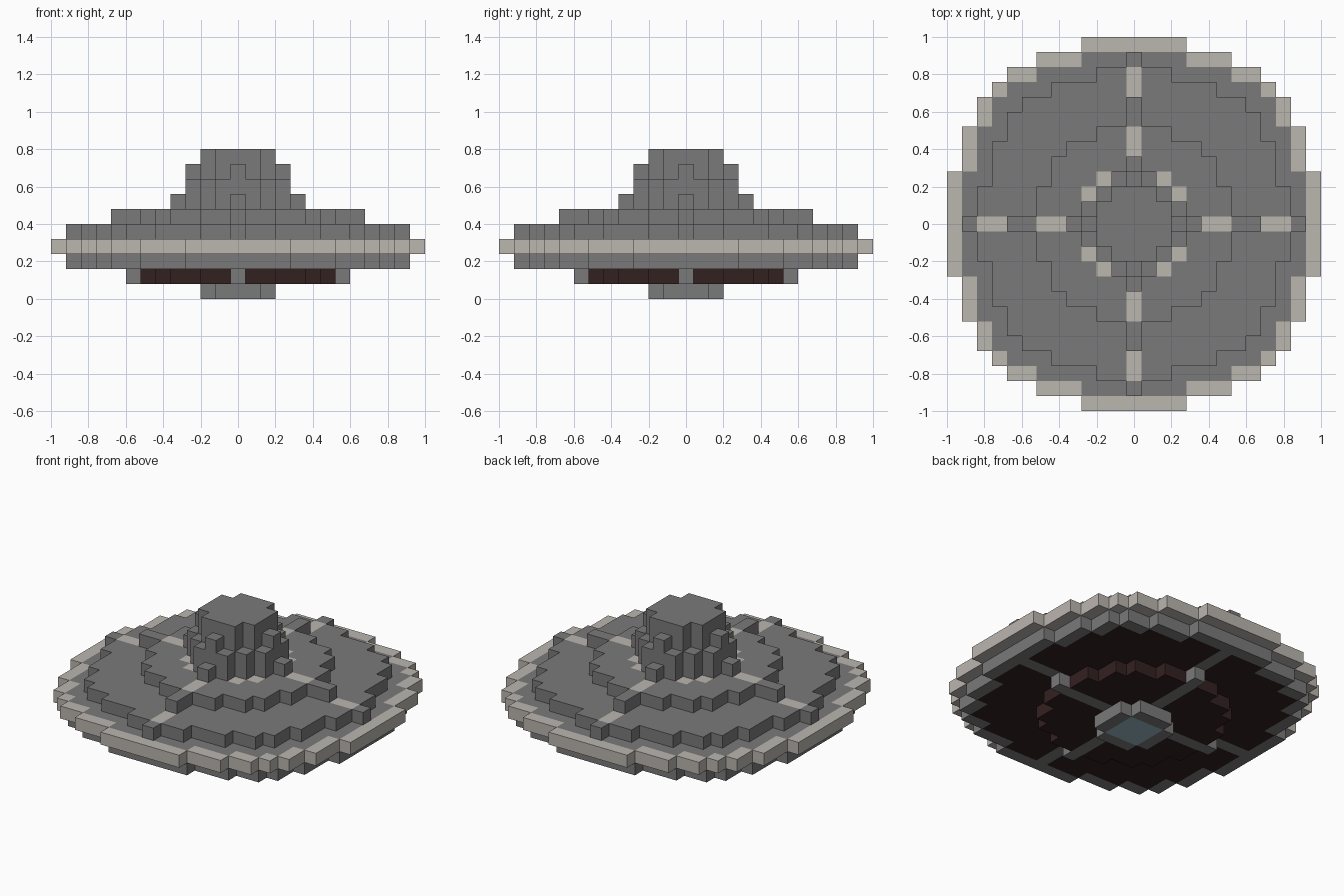
import bpy, bmesh
from mathutils import Vector

cube = bpy.data.objects.get("Cube")
if cube:
    bpy.data.objects.remove(cube, do_unlink=True)

UNIT = 0.08  # edge of one block


def material(name, rgb):
    mat = bpy.data.materials.new(name)
    mat.use_nodes = True
    color = (*rgb, 1.0)
    mat.diffuse_color = color
    mat.node_tree.nodes["Principled BSDF"].inputs["Base Color"].default_value = color
    return mat


MATERIALS = [
    material("hull_grey", (0.195, 0.195, 0.195)),
    material("pale_trim", (0.497, 0.465, 0.43)),
    material("dark_underside", (0.034, 0.015, 0.015)),
    material("beam_blue", (0.32, 0.48, 0.55)),
]
GREY, PALE, DARK, BLUE = range(4)

# Stepped discs: half width of each row of blocks, from the middle outward
RIM = [12] * 4 + [11] * 3 + [10, 10, 9, 8, 6, 3]
HULL = [11] * 4 + [10] * 3 + [9, 9, 8, 6, 3]
BELLY = [10] * 4 + [9] * 3 + [8, 8, 6, 3]
DECK = [10] * 3 + [9] * 3 + [8, 8, 7, 5, 2]
TIER = [6] * 3 + [5, 5, 4, 2]
DOME = [3, 3, 2, 1]
CAP = [2, 2, 1]


def inside(rows, i, j):
    return abs(j) < len(rows) and abs(i) <= rows[abs(j)]


def on_axis(i, j):
    return i == 0 or j == 0


def cells(rows, arm=0):
    """Blocks of a stepped disc, with four arms reaching out along the axes."""
    n = max(len(rows), arm + 1)
    return {(i, j) for i in range(-n, n + 1) for j in range(-n, n + 1)
            if inside(rows, i, j) or (on_axis(i, j) and max(abs(i), abs(j)) <= arm)}


# Colour rules: block position and vertical face direction give the colour
def grey(i, j, up):
    return GREY


def emitter_color(i, j, up):
    return BLUE if up < 0 and max(abs(i), abs(j)) <= 1 else GREY


def vent_color(i, j, up):
    return GREY if on_axis(i, j) else DARK


def belly_color(i, j, up):
    return DARK if up < 0 and inside(BELLY, i, j) and not on_axis(i, j) else GREY


def rim_color(i, j, up):
    return GREY if up > 0 and inside(HULL, i, j) else PALE


def deck_color(i, j, up):
    return PALE if on_axis(i, j) and abs(i) + abs(j) in (9, 10) else GREY


def tier_color(i, j, up):
    strip = on_axis(i, j) and abs(i) + abs(j) in (5, 6)
    corner = sorted((abs(i), abs(j))) == [2, 3]
    return PALE if strip or corner else GREY


# One layer of blocks each, from the ground up
LAYERS = [
    ("beam_emitter", cells(CAP), emitter_color),
    ("lower_vent_disc", cells(TIER, 7), vent_color),
    ("lower_hull", cells(HULL), belly_color),
    ("rim_ring", cells(RIM), rim_color),
    ("upper_deck", cells(DECK, 11), deck_color),
    ("upper_tier", cells(TIER, 8), tier_color),
    ("dome_base", cells(DOME, 4), grey),
    ("dome_lower", cells(DOME), grey),
    ("dome_upper", cells(CAP, 3), grey),
    ("dome_cap", cells(CAP), grey),
]


def filled(i, j, k):
    return 0 <= k < len(LAYERS) and (i, j) in LAYERS[k][1]


def build_layer(k):
    """Mesh only the exposed block faces of a layer."""
    name, blocks, color = LAYERS[k]
    bm = bmesh.new()
    for i, j in sorted(blocks):
        center = Vector((i, j, k + 0.5))
        for axis in range(3):
            for sign in (-1, 1):
                normal = Vector((0, 0, 0))
                normal[axis] = sign
                if filled(i + int(normal.x), j + int(normal.y), k + int(normal.z)):
                    continue
                u = Vector((0, 0, 0))
                u[(axis + 1) % 3] = 0.5
                v = normal.cross(u)
                mid = center + normal * 0.5
                corners = (mid - u - v, mid + u - v, mid + u + v, mid - u + v)
                face = bm.faces.new([bm.verts.new(p * UNIT) for p in corners])
                face.material_index = color(i, j, int(normal.z))
    bmesh.ops.remove_doubles(bm, verts=bm.verts, dist=UNIT / 100)
    mesh = bpy.data.meshes.new(name)
    bm.to_mesh(mesh)
    bm.free()
    for mat in MATERIALS:
        mesh.materials.append(mat)
    bpy.context.collection.objects.link(bpy.data.objects.new(name, mesh))


for level in range(len(LAYERS)):
    build_layer(level)
